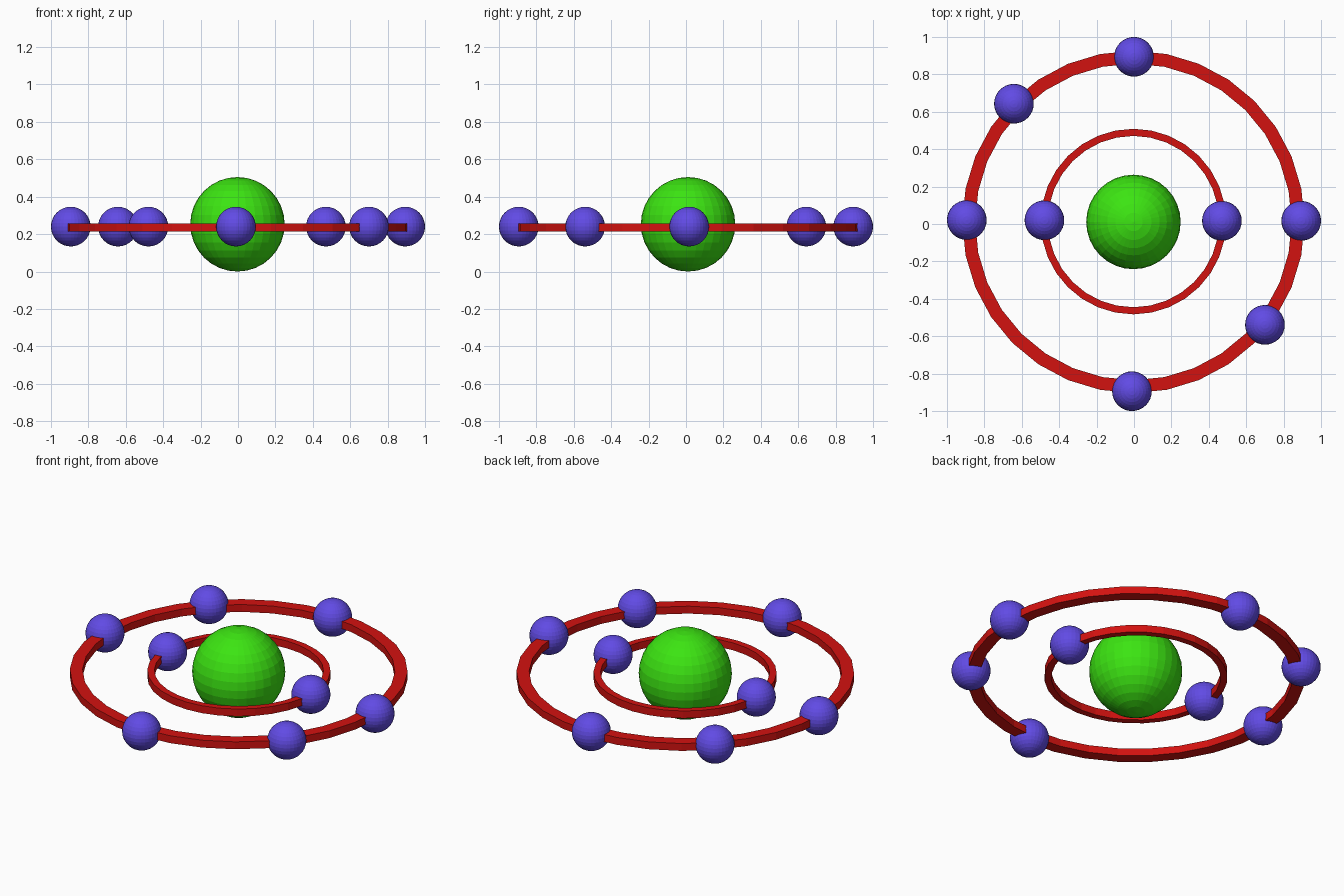
import bpy, bmesh, math

if "Cube" in bpy.data.objects:
    bpy.data.objects.remove(bpy.data.objects["Cube"])


def material(name, color):
    m = bpy.data.materials.new(name)
    m.diffuse_color = (*color, 1)
    m.use_nodes = True
    m.node_tree.nodes["Principled BSDF"].inputs["Base Color"].default_value = m.diffuse_color
    return m


GREEN = material("green", (0.045, 0.78, 0.006))
RED = material("red", (0.65, 0.006, 0.005))
PURPLE = material("purple", (0.12, 0.07, 0.78))


def ball(name, loc, radius, mat):
    bpy.ops.mesh.primitive_uv_sphere_add(segments=32, ring_count=16, radius=radius, location=loc)
    ob = bpy.context.object
    ob.name = name
    ob.data.materials.append(mat)


def ring(name, r_in, r_out, z0, z1, loc, mat, sides=32):
    # rectangular section swept around the centre
    bm = bmesh.new()
    profile = [(r_in, z0), (r_out, z0), (r_out, z1), (r_in, z1)]
    loops = []
    for i in range(sides):
        a = 2 * math.pi * i / sides
        loops.append([bm.verts.new((r * math.cos(a), r * math.sin(a), z)) for r, z in profile])
    for i in range(sides):
        p, q = loops[i], loops[(i + 1) % sides]
        for j in range(4):
            k = (j + 1) % 4
            bm.faces.new((p[j], q[j], q[k], p[k]))
    bmesh.ops.recalc_face_normals(bm, faces=bm.faces)
    me = bpy.data.meshes.new(name)
    bm.to_mesh(me)
    bm.free()
    me.materials.append(mat)
    ob = bpy.data.objects.new(name, me)
    ob.location = loc
    bpy.context.collection.objects.link(ob)


# central nucleus
CX, CY = -0.003, 0.011
ball("nucleus", (CX, CY, 0.2525), 0.2525, GREEN)

# two flat orbit rings
ring("outer_orbit", 0.846, 0.915, 0.214, 0.258, (CX, CY, 0), RED)
ring("inner_orbit", 0.458, 0.496, 0.214, 0.258, (CX, CY + 0.002, 0), RED)

# small balls on the orbits
outer = [(0, 0.894), (-0.642, 0.643), (-0.894, 0.021), (0.894, 0.017),
         (0.70, -0.539), (-0.011, -0.894)]
inner = [(-0.479, 0.02), (0.47, 0.017)]
for label, spots in (("outer", outer), ("inner", inner)):
    for i, (x, y) in enumerate(spots):
        ball(f"{label}_electron_{i + 1}", (x, y, 0.24), 0.106, PURPLE)
